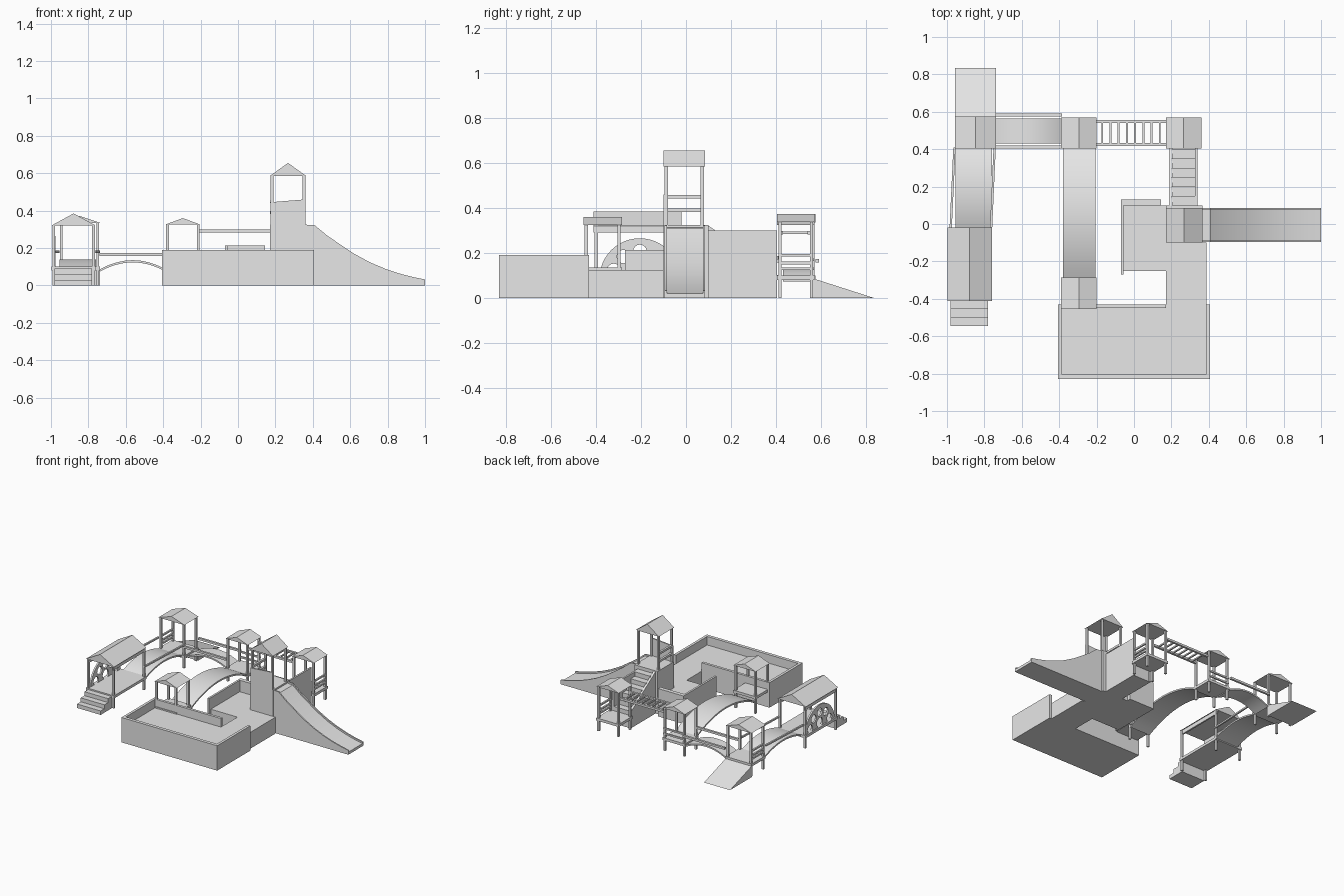
import bpy, bmesh, math
from mathutils import Vector

cube = bpy.data.objects.get("Cube")
if cube:
    bpy.data.objects.remove(cube)

grey = bpy.data.materials.new("plain grey")
grey.use_nodes = True
grey.diffuse_color = (0.8, 0.8, 0.8, 1)
grey.node_tree.nodes["Principled BSDF"].inputs["Base Color"].default_value = (0.8, 0.8, 0.8, 1)


def finish(name, bm):
    bmesh.ops.recalc_face_normals(bm, faces=bm.faces)
    mesh = bpy.data.meshes.new(name)
    bm.to_mesh(mesh)
    bm.free()
    mesh.materials.append(grey)
    ob = bpy.data.objects.new(name, mesh)
    bpy.context.collection.objects.link(ob)
    return ob


def prism(name, pts, axis, a, b):
    """Extrude a profile along x (points y,z), y (points x,z) or z (points x,y)."""
    place = {"x": lambda p, t: (t, p[0], p[1]), "y": lambda p, t: (p[0], t, p[1]),
             "z": lambda p, t: (p[0], p[1], t)}[axis]
    bm = bmesh.new()
    rings = [[bm.verts.new(place(p, t)) for p in pts] for t in (a, b)]
    bm.faces.new(rings[0])
    bm.faces.new(rings[1])
    n = len(pts)
    for i in range(n):
        j = (i + 1) % n
        bm.faces.new((rings[0][i], rings[0][j], rings[1][j], rings[1][i]))
    return finish(name, bm)


def box(name, x0, x1, y0, y1, z0, z1):
    return prism(name, [(x0, y0), (x1, y0), (x1, y1), (x0, y1)], "z", z0, z1)


def bar(name, p, q, w=0.012):
    """Square rail between two points."""
    p, q = Vector(p), Vector(q)
    bm = bmesh.new()
    bmesh.ops.create_cube(bm, size=1)
    turn = (q - p).to_track_quat("Z", "Y")
    for v in bm.verts:
        v.co = (p + q) / 2 + turn @ Vector((v.co.x * w, v.co.y * w, v.co.z * (q - p).length))
    return finish(name, bm)


def hut(name, x0, x1, y0, y1, floor, eave, top, base=0.0, w=0.015):
    """Four posts, a deck and a gable roof with its ridge along y."""
    for px in (x0 + 0.005, x1 - w - 0.005):
        for py in (y0 + 0.005, y1 - w - 0.005):
            box(name + "_post", px, px + w, py, py + w, base, eave)
    if floor:
        box(name + "_deck", x0, x1, y0, y1, floor - 0.02, floor)
    prism(name + "_roof", [(x0, eave), (x1, eave), ((x0 + x1) / 2, top)], "y", y0, y1)


def arch(name, axis, a, b, c, d, z, rise, steps=16):
    """Thin curved walkway running from a to b, spanning c to d sideways."""
    line = [(a + (b - a) * i / steps, z + rise * (1 - (2 * i / steps - 1) ** 2)) for i in range(steps + 1)]
    pts = line + [(u, h - 0.012) for u, h in reversed(line)]
    ob = prism(name, pts, "x" if axis == "y" else "y", c, d)
    smooth(ob)


def smooth(ob):
    bpy.ops.object.select_all(action="DESELECT")
    ob.select_set(True)
    bpy.context.view_layer.objects.active = ob
    bpy.ops.object.shade_smooth_by_angle(angle=math.radians(30))


# Raised ground and its walls
box("yard_floor", -0.405, 0.387, -0.83, -0.43, 0, 0.125)
box("path_floor", 0.17, 0.387, -0.43, -0.1, 0, 0.125)
box("nook_floor", -0.06, 0.17, -0.25, 0.1, 0, 0.125)
box("yard_front_wall", -0.405, 0.405, -0.83, -0.805, 0, 0.19)
for x in (-0.405, 0.385):
    box("yard_side_wall", x, x + 0.02, -0.83, -0.43, 0, 0.19)
box("yard_back_wall", -0.405, 0.17, -0.45, -0.43, 0, 0.19)
box("nook_side_wall", -0.07, -0.055, -0.27, 0.13, 0, 0.213)
box("nook_back_wall", -0.07, 0.145, 0.1, 0.13, 0, 0.213)

# Slide tower
box("tower_base", 0.17, 0.365, -0.1, 0.1, 0, 0.325)
hut("tower", 0.17, 0.365, -0.1, 0.085, None, 0.585, 0.655, 0.3)
prism("tower_front_panel", [(0.175, 0.32), (0.36, 0.32), (0.36, 0.46), (0.175, 0.445)], "y", -0.1, -0.09)
for z in (0.39, 0.45):
    bar("tower_rail", (0.18, -0.09, z), (0.18, 0.075, z), 0.016)

# Curved slide with raised edges
curve = [(0.36, 0.325), (0.41, 0.322), (0.475, 0.268), (0.545, 0.22), (0.62, 0.17),
         (0.705, 0.124), (0.785, 0.09), (0.866, 0.063), (0.935, 0.045), (1.0, 0.032)]
for name, y0, y1, drop in (("slide_bed", -0.09, 0.08, 0.012), ("slide_edge", -0.095, -0.085, 0),
                           ("slide_edge", 0.075, 0.085, 0)):
    smooth(prism(name, [(0.36, 0)] + [(x, z - drop) for x, z in curve] + [(1.0, 0)], "y", y0, y1))

# Stairs from the back hut up to the tower
for i in range(6):
    box("tower_step", 0.2, 0.33, 0.1, 0.4 - i * 0.05, 0, 0.13 + i * 0.034)
box("stair_outer_wall", 0.327, 0.34, 0.1, 0.405, 0, 0.30)
prism("stair_inner_wall", [(0.1, 0), (0.405, 0), (0.405, 0.12), (0.1, 0.32)], "x", 0.187, 0.205)

# Huts on legs
hut("back_right_hut", 0.17, 0.36, 0.405, 0.57, 0.1, 0.338, 0.372)
hut("back_middle_hut", -0.39, -0.2, 0.405, 0.57, 0.1, 0.325, 0.36)
hut("back_left_hut", -0.957, -0.737, 0.405, 0.575, 0.1, 0.335, 0.372)
hut("yard_hut", -0.39, -0.2, -0.455, -0.285, 0.135, 0.325, 0.36)
hut("entry_hut", -0.998, -0.76, -0.412, -0.02, 0.1, 0.32, 0.385)
for x in (-0.99, -0.78):
    box("entry_beam", x, x + 0.012, -0.41, -0.02, 0.29, 0.32)
for x in (0.348, -0.945):
    for z in (0.13, 0.155, 0.19):
        bar("hut_rail", (x, 0.415, z), (x, 0.565, z))
for z in (0.13, 0.17):
    bar("middle_hut_rail", (-0.385, 0.562, z), (-0.205, 0.562, z))

# Entry steps and exit ramp
for i in range(3):
    box("entry_step", -0.98, -0.78, -0.545 + i * 0.045, -0.41, 0, 0.03 * (i + 1))
prism("exit_ramp", [(0.57, 0), (0.835, 0), (0.57, 0.085)], "x", -0.957, -0.737)

# Half-round panel with round holes
R, cy, cz = 0.18, -0.205, 0.085
half = [(cy + R * math.cos(math.pi * i / 24), cz + R * math.sin(math.pi * i / 24)) for i in range(25)]
panel = prism("round_panel", half, "x", -0.988, -0.976)
holes = [(0.122 * math.cos(math.radians(a)), 0.122 * math.sin(math.radians(a)), 0.03)
         for a in (18, 54, 90, 126, 162)] + [(0, 0.045, 0.036)]
for hy, hz, r in holes:
    ring = [(cy + hy + r * math.cos(math.tau * k / 16), cz + hz + r * math.sin(math.tau * k / 16))
            for k in range(16)]
    cutter = prism("hole_cutter", ring, "x", -1.02, -0.94)
    cutter.hide_render = True
    cutter.hide_viewport = True
    cut = panel.modifiers.new("hole", "BOOLEAN")
    cut.operation = "DIFFERENCE"
    cut.solver = "EXACT"
    cut.object = cutter
# Bake the holes and drop the cutters
bpy.context.view_layer.update()
baked = bpy.data.meshes.new_from_object(panel.evaluated_get(bpy.context.evaluated_depsgraph_get()))
panel.modifiers.clear()
panel.data = baked
for ob in [o for o in bpy.data.objects if o.name.startswith("hole_cutter")]:
    bpy.data.objects.remove(ob)

# Arched bridges
arch("back_bridge", "x", -0.74, -0.385, 0.43, 0.565, 0.085, 0.05)
arch("left_bridge", "y", -0.02, 0.405, -0.955, -0.76, 0.1, 0.04)
arch("yard_bridge", "y", -0.285, 0.41, -0.38, -0.205, 0.1, 0.085)

# Bridge rails
for y in (0.412, 0.583):
    bar("back_bridge_rail", (-0.74, y, 0.165), (-0.385, y, 0.165), 0.016)
bar("left_bridge_rail", (-0.98, -0.02, 0.18), (-0.96, 0.41, 0.18))
bar("left_bridge_rail", (-0.765, -0.04, 0.18), (-0.745, 0.41, 0.18))

# Overhead ladder
for y in (0.424, 0.548):
    bar("ladder_rail", (-0.205, y, 0.29), (0.175, y, 0.29), 0.016)
for i in range(8):
    x = -0.17 + i * 0.044
    bar("ladder_rung", (x, 0.424, 0.29), (x, 0.548, 0.29), 0.01)
